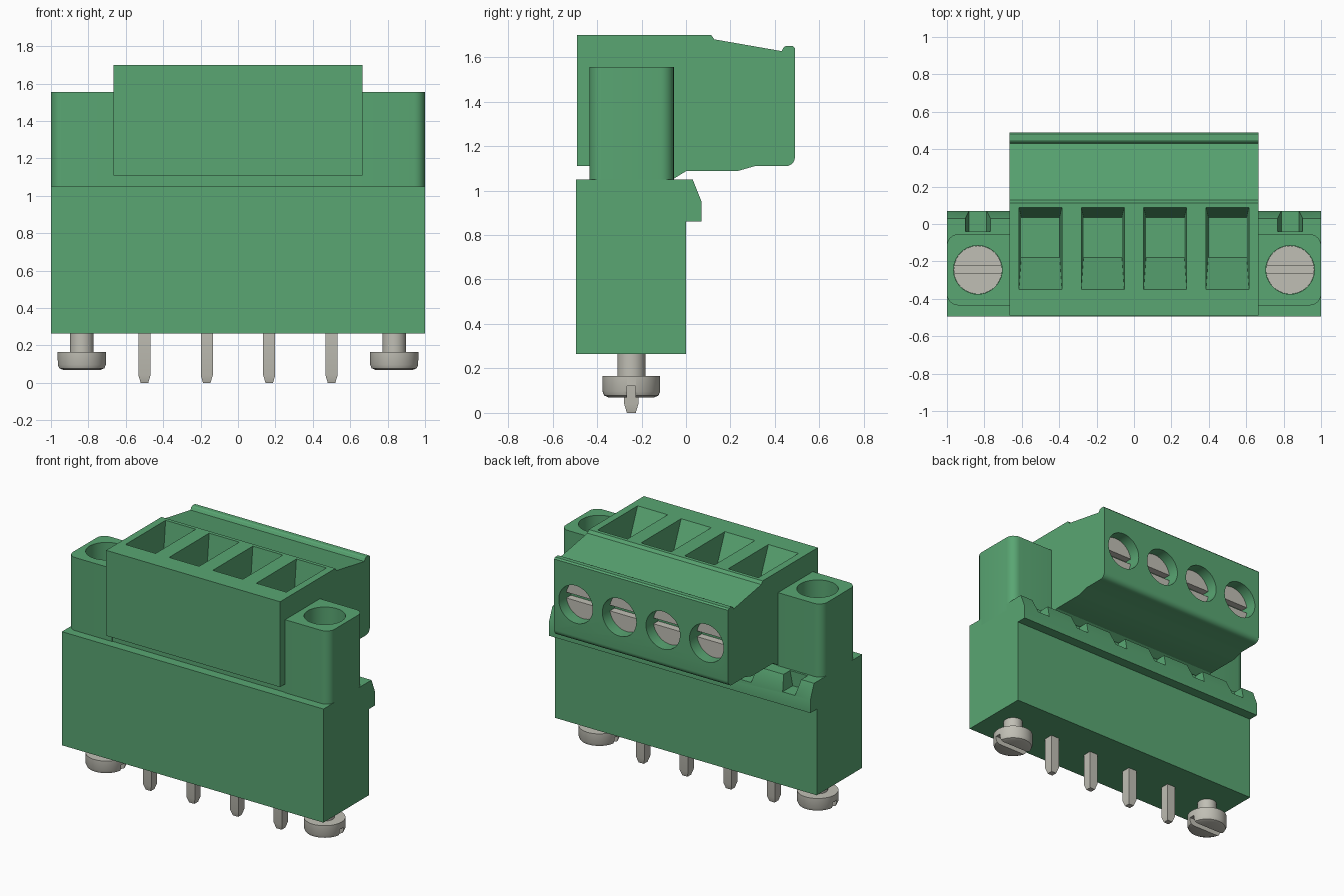
import bpy, bmesh, math
from mathutils import Matrix

if "Cube" in bpy.data.objects:
    bpy.data.objects.remove(bpy.data.objects["Cube"], do_unlink=True)


def material(name, rgb, metallic=0.0):
    m = bpy.data.materials.new(name)
    m.use_nodes = True
    m.diffuse_color = (*rgb, 1)
    m.node_tree.nodes["Principled BSDF"].inputs["Base Color"].default_value = (*rgb, 1)
    return m


GREEN = material("green plastic", (0.10, 0.38, 0.17))
METAL = material("grey metal", (0.53, 0.52, 0.46))


def finish(name, bm, mat):
    bmesh.ops.recalc_face_normals(bm, faces=bm.faces)
    mesh = bpy.data.meshes.new(name)
    bm.to_mesh(mesh)
    bm.free()
    mesh.materials.append(mat)
    ob = bpy.data.objects.new(name, mesh)
    bpy.context.collection.objects.link(ob)
    return ob


def loft(name, rings, mat):
    """Join rings of equal point count and cap both ends."""
    bm = bmesh.new()
    rows = [[bm.verts.new(p) for p in ring] for ring in rings]
    n = len(rows[0])
    for a, b in zip(rows, rows[1:]):
        for i in range(n):
            bm.faces.new((a[i], a[(i + 1) % n], b[(i + 1) % n], b[i]))
    bm.faces.new(rows[0])
    bm.faces.new(rows[-1])
    return finish(name, bm, mat)


def extrude_x(name, profile, half, mat):
    return loft(name, [[(x, y, z) for y, z in profile] for x in (-half, half)], mat)


def taper(name, sections, mat):
    """Rectangular sections (x0, x1, y0, y1, z) joined from bottom to top."""
    return loft(name, [[(a, c, z), (b, c, z), (b, d, z), (a, d, z)]
                       for a, b, c, d, z in sections], mat)


def lathe(name, profile, mat, segs=40):
    return loft(name, [[(r * math.cos(2 * math.pi * i / segs),
                         r * math.sin(2 * math.pi * i / segs), z)
                        for i in range(segs)] for r, z in profile], mat)


def cut(ob, cutters):
    for c in cutters:
        mod = ob.modifiers.new("cut", "BOOLEAN")
        mod.operation, mod.solver, mod.object = "DIFFERENCE", "EXACT", c
        bpy.context.view_layer.objects.active = ob
        bpy.ops.object.modifier_apply(modifier=mod.name)
        bpy.data.objects.remove(c, do_unlink=True)


def move(ob, loc, rot_x=0.0):
    ob.data.transform(Matrix.Translation(loc) @ Matrix.Rotation(rot_x, 4, "X"))
    return ob


def arc(cx, cy, r, a0, a1, n=6):
    return [(cx + r * math.cos(math.radians(a0 + (a1 - a0) * i / n)),
             cy + r * math.sin(math.radians(a0 + (a1 - a0) * i / n))) for i in range(n + 1)]


def slotted_screw(name, loc, rot_x, r, shank):
    """Screw whose slotted face is at the origin, facing +z."""
    prof = [(0.063, -0.1 - shank), (0.063, -0.096), (r, -0.095), (r, -0.027),
            (r - 0.008, -0.008), (r - 0.027, 0)]
    if not shank:
        prof = [(r, -0.09), (r, 0)]
    ob = lathe(name, prof, METAL)
    w = 0.02
    cut(ob, [taper("slot_cutter", [(-0.2, 0.2, -w, w, -0.05), (-0.2, 0.2, -w, w, 0.05)], METAL)])
    return move(ob, loc, rot_x)


POLES = (-0.5, -0.167, 0.167, 0.5)
FLANGE = 0.835

# Lower housing with the latching lip along the back
header = extrude_x("header_housing", [
    (-0.495, 0.265), (0, 0.265), (0, 0.86), (0.07, 0.86), (0.07, 0.95),
    (0.03, 1.05), (-0.495, 1.05)], 1.0, GREEN)
cut(header, [taper("notch_cutter", [(x - 0.047, x + 0.047, -0.04, 0.12, 0.95),
                                    (x - 0.073, x + 0.073, -0.04, 0.12, 1.08)], GREEN)
             for x in (-FLANGE, *POLES, FLANGE)])

# Upper plug body
plug = extrude_x("plug_body", [
    (-0.49, 1.11), (-0.49, 1.70), (0.113, 1.70), (0.127, 1.68), (0.43, 1.627),
    (0.44, 1.645), (0.45, 1.65), (0.48, 1.65), (0.49, 1.64),
    *reversed(arc(0.45, 1.15, 0.04, -90, 0)),
    (0.31, 1.11), (0.23, 1.087), (0, 1.087), (-0.06, 1.05),
    (-0.06, 1.0), (-0.43, 1.0), (-0.43, 1.11)], 0.665, GREEN)

# Wire funnels on top and screw wells in the back
cutters = []
for x in POLES:
    cutters.append(taper("funnel_cutter", [
        (x - 0.103, x + 0.103, -0.18, 0.035, 1.35),
        (x - 0.115, x + 0.115, -0.35, 0.088, 1.70),
        (x - 0.115, x + 0.115, -0.35, 0.088, 1.75)], GREEN))
    well = lathe("well_cutter", [(0.13, -0.13), (0.13, 0.1)], GREEN)
    cutters.append(move(well, (x, 0.49, 1.37), -math.pi / 2))
cut(plug, cutters)

for i, x in enumerate(POLES, 1):
    slotted_screw(f"clamp_screw_{i}", (x, 0.41, 1.37), -math.pi / 2, 0.129, 0)
    # Solder pin with a tapered tip
    taper(f"solder_pin_{i}", [
        (x - 0.02, x + 0.02, -0.266, -0.226, 0), (x - 0.032, x + 0.032, -0.278, -0.214, 0.04),
        (x - 0.032, x + 0.032, -0.278, -0.214, 0.3)], METAL)

# Flange towers with their screws, and the mounting screws underneath
for side, s in (("left", 1), ("right", -1)):
    outline = [(0.66, -0.435), *arc(0.94, -0.375, 0.06, -90, 0),
               *arc(0.94, -0.115, 0.06, 0, 90), (0.66, -0.055)]
    tower = loft(f"{side}_flange_tower",
                 [[(s * x, y, z) for x, y in outline] for z in (1.0, 1.555)], GREEN)
    bore = lathe("bore_cutter", [(0.13, 1.12), (0.13, 1.7)], GREEN)
    cut(tower, [move(bore, (s * FLANGE, -0.245, 0))])
    slotted_screw(f"{side}_flange_screw", (s * FLANGE, -0.245, 1.2), 0, 0.129, 0)
    slotted_screw(f"{side}_mounting_screw", (s * FLANGE, -0.246, 0.07), math.pi, 0.13, 0.12)

# Smooth shading on round surfaces, sharp edges kept
bpy.ops.object.select_all(action="DESELECT")
for ob in bpy.context.collection.objects:
    if ob.type == "MESH" and ob.data.materials and ob.data.materials[0] in (GREEN, METAL):
        ob.select_set(True)
        bpy.context.view_layer.objects.active = ob
bpy.ops.object.shade_smooth_by_angle(angle=math.radians(25))
